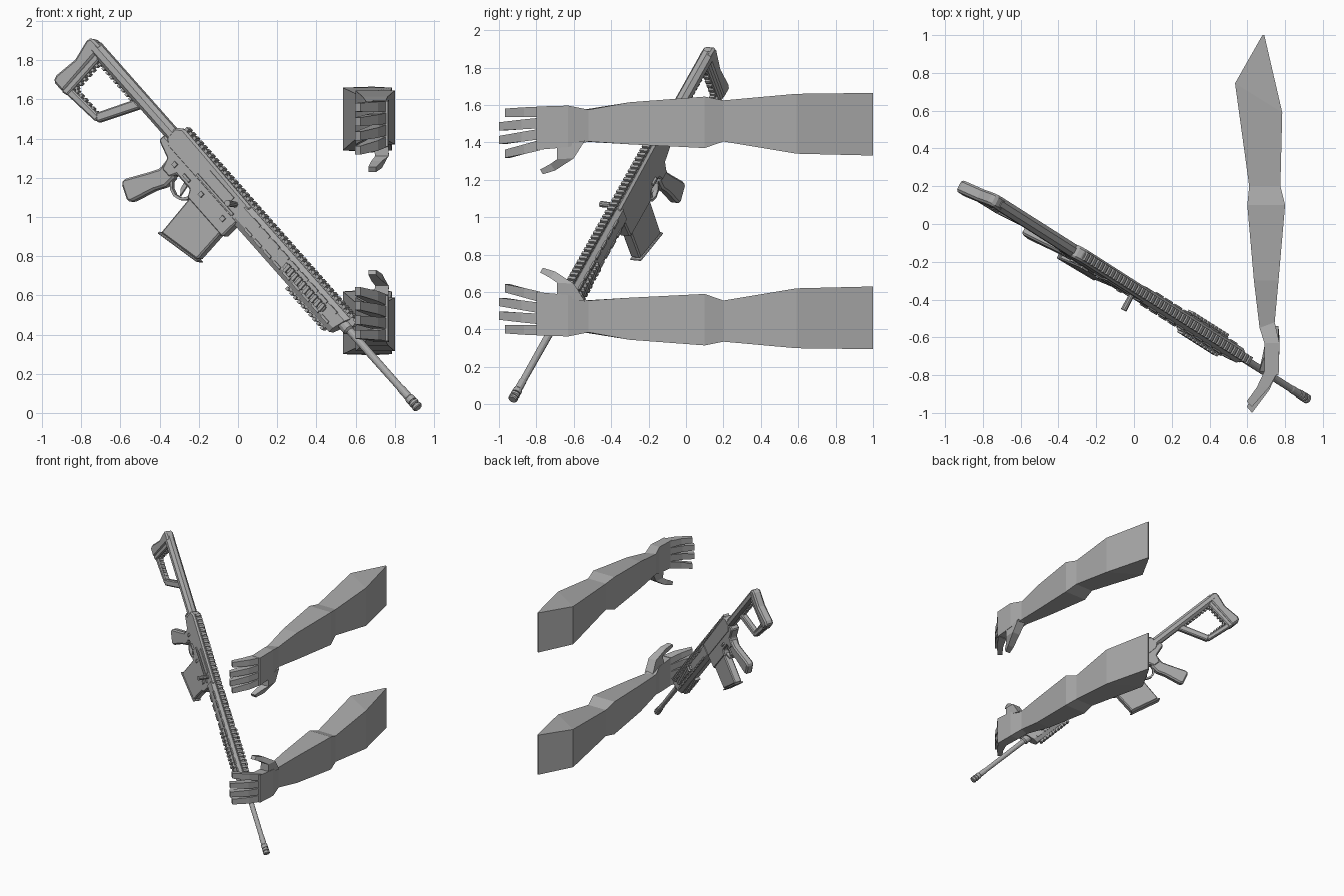
import bpy
import bmesh
import math
from mathutils import Matrix, Vector

cube = bpy.data.objects.get("Cube")
if cube:
    bpy.data.objects.remove(cube, do_unlink=True)

grey = bpy.data.materials.new("plain_grey")
grey.use_nodes = True
grey.diffuse_color = (.4, .4, .4, 1)
grey.node_tree.nodes["Principled BSDF"].inputs["Base Color"].default_value = grey.diffuse_color

# Rifle frame: local x runs from muzzle to butt, local y is the right side, local z is up
back = Vector((-.611, .388, .69)).normalized()
side = Vector((.642, -.267, .719)).cross(back).normalized()
RIFLE = Matrix((back, side, back.cross(side))).transposed().to_4x4()
RIFLE.translation = (.92, -.928, .025)
BOTH_SIDES = (-1, 1)


def finish(name, bm, matrix, bevel=0):
    """Turn a bmesh into a named object, with optional chamfered edges."""
    bmesh.ops.recalc_face_normals(bm, faces=bm.faces[:])
    mesh = bpy.data.meshes.new(name)
    bm.to_mesh(mesh)
    bm.free()
    mesh.materials.append(grey)
    obj = bpy.data.objects.new(name, mesh)
    bpy.context.scene.collection.objects.link(obj)
    obj.matrix_world = matrix
    if bevel:
        chamfer = obj.modifiers.new("chamfer", "BEVEL")
        chamfer.width = bevel
        chamfer.segments = 1


def loft(name, rings, matrix=RIFLE, bevel=0):
    """Skin matching rings of points and cap both ends."""
    bm = bmesh.new()
    loops = [[bm.verts.new(point) for point in ring] for ring in rings]
    for near, far in zip(loops, loops[1:]):
        for i in range(len(near)):
            bm.faces.new((near[i - 1], near[i], far[i], far[i - 1]))
    bm.faces.new(loops[0])
    bm.faces.new(loops[-1])
    finish(name, bm, matrix, bevel)


def plate(name, outline, half_width, bevel=.008, offset=0):
    """Side profile of the rifle extruded across its width."""
    rings = [[(x, offset + s * half_width, z) for x, z in outline] for s in BOTH_SIDES]
    loft(name, rings, RIFLE, bevel)


def turned(name, stations, sides=12, z=0):
    """Round part along the barrel from (position, radius) stations."""
    angles = [math.tau * (i + .5) / sides for i in range(sides)]
    loft(name, [[(x, radius * math.cos(angle), z + radius * math.sin(angle)) for angle in angles]
                for x, radius in stations])


def blocks(name, centres, size):
    """Many equal small boxes joined in one object."""
    bm = bmesh.new()
    for centre in centres:
        place = Matrix.Translation(centre) @ Matrix.Diagonal((*size, 1))
        bmesh.ops.create_cube(bm, size=1, matrix=place)
    finish(name, bm, RIFLE)


def steps(start, end, pitch=.032):
    return [start + pitch * i for i in range(int((end - start) / pitch) + 1)]


# Barrel and muzzle brake
turned("barrel", [(.01, .018), (.7, .021)])
turned("muzzle_brake", [(.05, .025), (.075, .025), (.08, .021), (.14, .021), (.15, .018)])
for number, x in enumerate((0, .025)):
    turned(f"brake_collar_{number}", [(x, .022), (x + .005, .026), (x + .018, .026)])

# Handguard: eight-sided shell with a sloped nose and ribbed sides
half_shell = [(.02, .05), (.042, .025), (.042, -.045), (.022, -.08)]
shell = half_shell + [(-y, z) for y, z in reversed(half_shell)]
loft("handguard", [[(x - slope * z, y, z) for y, z in shell] for x, slope in ((.62, .3), (1.45, 0))])
turned("gas_block", [(.57, .02), (.58, .032), (.64, .032)])
blocks("handguard_ribs", [(x, s * .042, z) for x in steps(.7, 1.4, .08)
                          for s in BOTH_SIDES for z in (-.045, .022)], (.055, .012, .014))

# Rails with cross teeth
blocks("top_rail", [(1.285, 0, .046)], (1.43, .032, .034))
blocks("top_rail_teeth", [(x, 0, .066) for x in steps(.58, 2)], (.018, .046, .018))
blocks("side_rails", [(.9, s * .045, -.012) for s in BOTH_SIDES], (.33, .02, .03))
blocks("side_rail_teeth", [(x, s * .058, -.012) for x in steps(.75, 1.06) for s in BOTH_SIDES],
       (.017, .018, .044))
blocks("bottom_rail", [(.83, 0, -.083)], (.3, .03, .02))
blocks("bottom_rail_teeth", [(x, 0, -.095) for x in steps(.69, .98)], (.017, .044, .016))

# Receiver
plate("upper_receiver", [(1.42, .05), (1.42, -.07), (2, -.07), (2.04, -.04), (2.04, .03), (2, .06)],
      .036, .012)
plate("lower_receiver", [(1.43, -.05), (1.44, -.17), (1.73, -.17), (1.75, -.13), (1.86, -.13),
                         (1.88, -.17), (1.94, -.17), (1.96, -.11), (2.06, -.08), (2.06, -.04)], .034)
plate("ejection_port", [(x, z) for x, z in zip((1.53, 1.53, 1.73, 1.73), (.02, -.02, -.02, .02))],
      .005, 0, .037)
blocks("selector_levers", [(1.8, s * .036, -.1) for s in BOTH_SIDES], (.05, .02, .014))
blocks("receiver_buttons", [(x, .036, -.1) for x in (1.5, 1.68, 1.9)], (.024, .016, .024))
blocks("receiver_ridge", [(1.62, .034, -.045)], (.3, .02, .012))
bm = bmesh.new()
across = Matrix.Translation((1.5, .075, 0)) @ Matrix.Rotation(math.pi / 2, 4, "X")
bmesh.ops.create_cone(bm, segments=10, radius1=.017, radius2=.014, depth=.1, cap_ends=True, matrix=across)
finish("bolt_handle", bm, RIFLE)

# Magazine
plate("magazine", [(1.46, -.15), (1.46, -.35), (1.71, -.4), (1.72, -.15)], .03)
plate("magazine_floor", [(1.45, -.35), (1.45, -.36), (1.72, -.414), (1.72, -.4)], .034, .004)

# Trigger, round guard and grip
plate("trigger", [(1.81, -.13), (1.8, -.17), (1.775, -.2), (1.785, -.13)], .007, 0)
arc = [math.pi * (1 + i / 6) for i in range(7)]
guard = [(radius * math.cos(angle), radius * math.sin(angle))
         for radius, turn in ((.08, arc), (.066, arc[::-1])) for angle in turn]
plate("trigger_guard", [(1.8 + x, z - .145) for x, z in guard], .013, 0)
plate("grip", [(1.86, -.15), (1.865, -.22), (1.9, -.28), (1.95, -.41), (1.97, -.424),
               (2.06, -.385), (2.065, -.36), (1.99, -.24), (1.955, -.18), (1.96, -.12)], .029, .011)

# Skeleton stock
turned("stock_tube", [(2.02, .038), (2.68, .038)], 8, -.013)
plate("butt", [(2.61, -.04), (2.61, -.29), (2.65, -.3), (2.65, .015)], .028)
plate("butt_pad", [(2.645, .018), (2.64, -.295), (2.72, -.295), (2.73, -.26),
                   (2.71, -.13), (2.735, -.01), (2.72, .014)], .034, .012)
plate("stock_lower_bar", [(2.64, -.293), (2.4, -.272), (2.4, -.235), (2.63, -.25)], .022)
plate("stock_front_strut", [(2.39, -.27), (2.26, -.04), (2.32, -.04), (2.43, -.24)], .022)
blocks("stock_tube_teeth", [(x, 0, -.054) for x in steps(2.34, 2.6)], (.016, .03, .014))
blocks("stock_bar_teeth", [(x, 0, -.238) for x in steps(2.43, 2.6)], (.016, .03, .014))
blocks("butt_teeth", [(2.604, 0, z) for z in steps(-.23, -.07)], (.014, .03, .016))


# Arms: each cross-section is a box between an inner and an outer edge
def section(y, inner, outer, low, high, skew=0):
    return [(inner, y + skew, low), (outer, y, low), (outer, y, high), (inner, y + skew, high)]


arm_rings = [section(1, .68, .69, 1.33, 1.665),
             section(.59, .535, .785, 1.34, 1.66, .155),
             section(.2, .61, .775, 1.405, 1.625),
             section(.1, .6, .8, 1.37, 1.645),
             section(-.3, .635, .765, 1.39, 1.615),
             section(-.52, .665, .745, 1.405, 1.575, -.03),
             section(-.63, .69, .77, 1.375, 1.597),
             section(-.8, .69, .766, 1.36, 1.592)]
thumb_rings = [section(-.54, .69, .765, 1.41, 1.38),
               section(-.6, .7, .77, 1.315, 1.31),
               section(-.7, .68, .735, 1.25, 1.285),
               section(-.765, .665, .705, 1.23, 1.255)]
# The thumb's upper edge lies further forward along its bend
for ring, shift in zip(thumb_rings, (.15, .09, .025, .015)):
    ring[2:] = [(x, y - shift, z) for x, y, z in ring[2:]]


def finger_rings(number):
    """Fingers fan out from the palm, curl inward, and the outer two are shorter."""
    reach = .2 if number in (1, 2) else .17
    root, tip = 1.358 + .059 * number, 1.318 + .073 * number
    middle = (root + tip) / 2
    return [section(-.78, .69, .764, root, root + .056),
            section(-.78 - reach / 2, .65, .715, middle, middle + .052),
            section(-.78 - reach * 1.1, .597, .625, tip, tip + .044, reach / 6)]


def build_arm(label, matrix, flip):
    parts = {"arm": arm_rings, "thumb": thumb_rings}
    for number, finger in enumerate(("index", "middle", "ring", "little")):
        parts[finger + "_finger"] = finger_rings(number)
    for part, rings in parts.items():
        mirrored = [[(x, y, z * flip) for x, y, z in ring] for ring in rings]
        loft(f"{label}_{part}", mirrored, matrix)


build_arm("upper", Matrix.Identity(4), 1)
build_arm("lower", Matrix.Translation((0, 0, 1.96)), -1)
